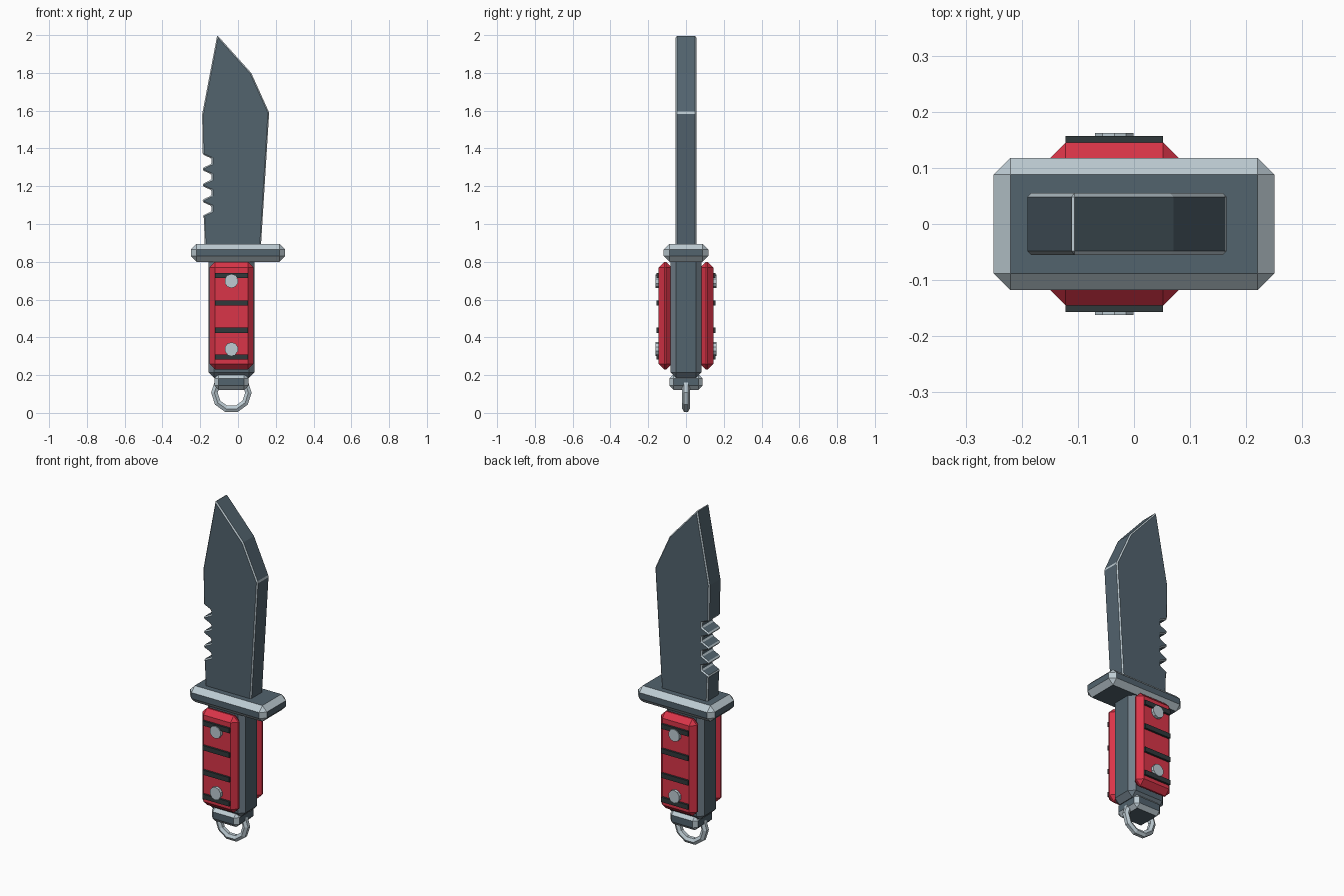
import bpy, bmesh
from math import pi, radians
from mathutils import Matrix, Vector

if "Cube" in bpy.data.objects:
    bpy.data.objects.remove(bpy.data.objects["Cube"])


def material(name, rgb):
    m = bpy.data.materials.new(name)
    m.use_nodes = True
    col = (*rgb, 1)
    m.diffuse_color = col
    m.node_tree.nodes["Principled BSDF"].inputs["Base Color"].default_value = col
    return m


SLATE = material("slate steel", (0.085, 0.125, 0.155))
SILVER = material("silver edge", (0.51, 0.60, 0.65))
GREY = material("grey edge", (0.17, 0.22, 0.26))
RED = material("red grip", (0.70, 0.035, 0.065))
BLACK = material("black band", (0.03, 0.04, 0.043))

AXIS = -0.035  # handle centre line in x


def finish(name, bm, mats, bevel=0, angle=25):
    """Turn a bmesh into an object; bevelled faces take the last material."""
    bmesh.ops.recalc_face_normals(bm, faces=bm.faces)
    mesh = bpy.data.meshes.new(name)
    bm.to_mesh(mesh)
    bm.free()
    ob = bpy.data.objects.new(name, mesh)
    bpy.context.collection.objects.link(ob)
    for m in mats:
        mesh.materials.append(m)
    if bevel:
        mod = ob.modifiers.new("bevel", 'BEVEL')
        mod.width, mod.segments = bevel, 1
        mod.limit_method, mod.angle_limit = 'ANGLE', radians(angle)
        mod.material = len(mats) - 1
    return ob


def box(name, low, high, mats, bevel=0):
    low, high = Vector(low), Vector(high)
    bm = bmesh.new()
    bmesh.ops.create_cube(bm, size=1, matrix=Matrix.Translation((low + high) / 2)
                          @ Matrix.Diagonal((*(high - low), 1)))
    return finish(name, bm, mats, bevel)


# Blade: clip-point outline with saw notches along the spine, extruded in y
outline = [(-0.175, 0.86), (-0.181, 1.03)]
for i in range(4):
    z = 1.045 + 0.084 * i
    outline += [(-0.187, z), (-0.14, z + 0.022), (-0.14, z + 0.05), (-0.187, z + 0.071)]
outline += [(-0.19, 1.385), (-0.19, 1.58), (-0.11, 2.0), (0.07, 1.80),
            (0.165, 1.59), (0.12, 0.86)]
outline.remove((-0.19, 1.385))
bm = bmesh.new()
face = bm.faces.new([bm.verts.new((x, -0.055, z)) for x, z in outline])
side = bmesh.ops.extrude_face_region(bm, geom=[face])["geom"]
bmesh.ops.translate(bm, vec=(0, 0.11, 0),
                    verts=[v for v in side if isinstance(v, bmesh.types.BMVert)])
finish("blade", bm, [SLATE, SILVER], 0.01)

# Guard, handle core and pommel
box("guard", (-0.25, -0.118, 0.80), (0.25, 0.118, 0.895), [SLATE, SILVER], 0.03)
box("handle_core", (-0.157, -0.083, 0.185), (0.087, 0.083, 0.84), [SLATE, GREY], 0.03)
box("pommel", (AXIS - 0.09, -0.087, 0.122), (AXIS + 0.09, 0.087, 0.205), [SLATE, SILVER], 0.022)

# Lanyard ring: a low-poly hoop swept round the y axis
hoop, tube = 10, 6
bm = bmesh.new()
rings = []
for i in range(hoop):
    turn = (Matrix.Translation((AXIS, 0, 0.107))
            @ Matrix.Rotation(2 * pi * (i + 0.5) / hoop, 4, 'Y') @ Matrix.Translation((0, 0, -0.09)))
    rings.append([bm.verts.new(turn @ (Matrix.Rotation(2 * pi * j / tube, 3, 'X') @ Vector((0, 0.02, 0))))
                  for j in range(tube)])
for i, ring in enumerate(rings):
    after = rings[(i + 1) % hoop]
    for j in range(tube):
        k = (j + 1) % tube
        bm.faces.new((ring[j], ring[k], after[k], after[j]))
finish("lanyard_ring", bm, [SILVER])

# Grip panels with bands and rivets on both faces
for label, s in (("front", -1), ("back", 1)):
    def slab(name, half_x, y0, y1, z0, z1, mat, bevel=0):
        near, far = sorted((s * y0, s * y1))
        box(label + "_" + name, (AXIS - half_x, near, z0), (AXIS + half_x, far, z1), [mat], bevel)

    slab("grip_panel", 0.117, 0.075, 0.145, 0.23, 0.80, RED, 0.03)
    for n, z in enumerate((0.296, 0.438, 0.582, 0.727)):
        slab(f"grip_band_{n + 1}", 0.087, 0.135, 0.157, z - 0.014, z + 0.014, BLACK)
    for n, z in enumerate((0.338, 0.697)):
        bm = bmesh.new()
        bmesh.ops.create_cone(bm, cap_ends=True, segments=10, radius1=0.036, radius2=0.036,
                              depth=0.03, matrix=Matrix.Translation((AXIS, s * 0.147, z))
                              @ Matrix.Rotation(pi / 2, 4, 'X'))
        finish(f"{label}_rivet_{n + 1}", bm, [SILVER])
